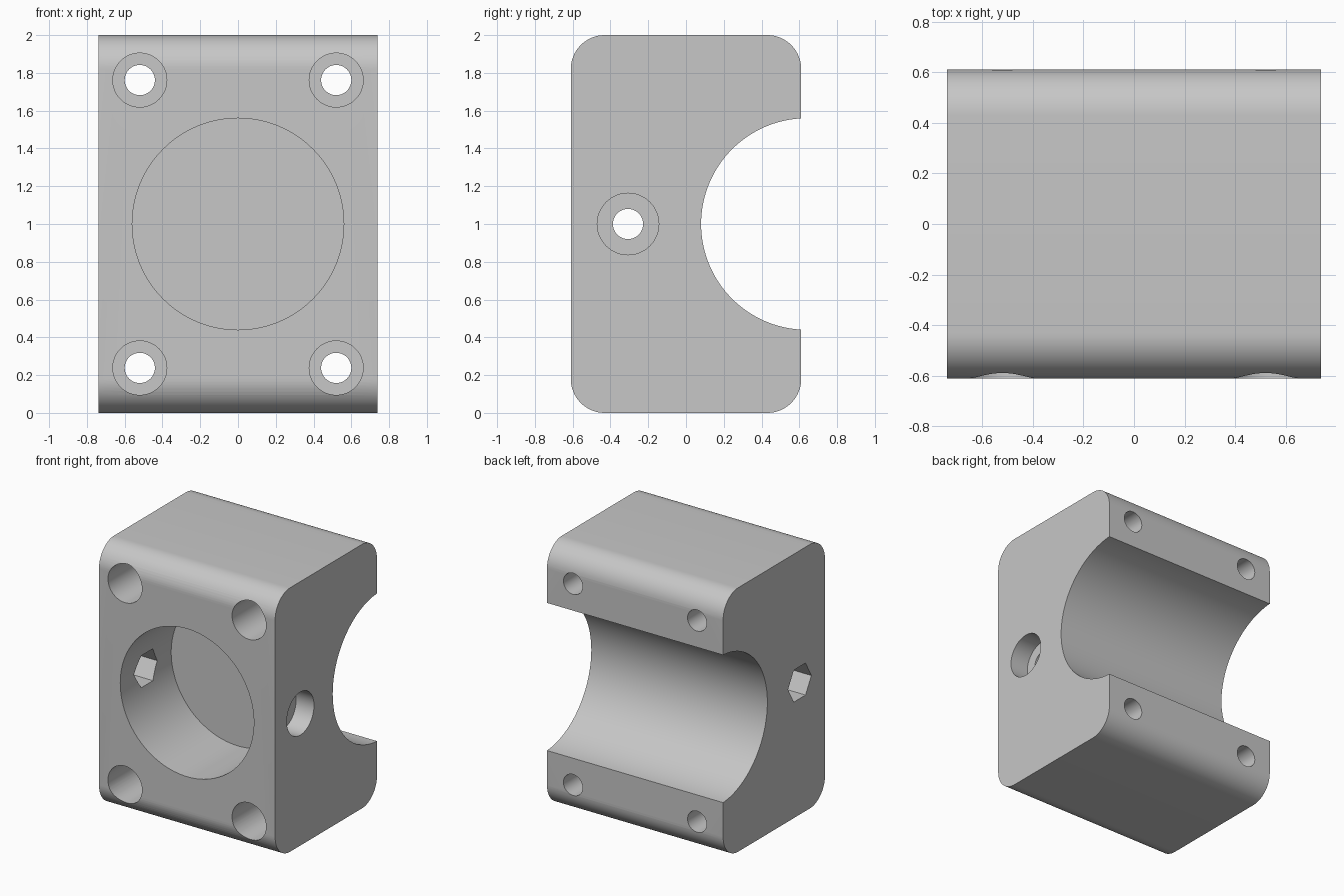
import bpy
import math

default = bpy.data.objects.get("Cube")
if default:
    bpy.data.objects.remove(default, do_unlink=True)

WIDTH, DEPTH, HEIGHT = 1.476, 1.22, 2.0
FRONT, SIDE, MID = -DEPTH / 2, WIDTH / 2, HEIGHT / 2
OVER = 0.1  # cutters reach past the surface they open

# One flat grey for the whole block
grey = bpy.data.materials.new("plain_grey")
grey.use_nodes = True
colour = (0.57, 0.57, 0.57, 1)
grey.diffuse_color = colour
grey.node_tree.nodes["Principled BSDF"].inputs["Base Color"].default_value = colour

# Block with its four long edges (along x) rounded
bpy.ops.mesh.primitive_cube_add(size=1, location=(0, 0, MID))
block = bpy.context.object
block.name = "clamp_block"
block.scale = (WIDTH, DEPTH, HEIGHT)
bpy.ops.object.transform_apply(location=True, rotation=False, scale=True)
block.data.materials.append(grey)
weights = block.data.attributes.new("bevel_weight_edge", "FLOAT", "EDGE")
for edge in block.data.edges:
    a, b = (block.data.vertices[i].co for i in edge.vertices)
    weights.data[edge.index].value = 1.0 if abs(a.x - b.x) > 0.5 else 0.0
bevel = block.modifiers.new("rounded_edges", "BEVEL")
bevel.limit_method = "WEIGHT"
bevel.width = 0.18
bevel.segments = 16

cutters = []


def cut(name, axis, start, end, across, z, radius, sides=48):
    """Subtract a straight bore along x or y, from start to end."""
    middle = (start + end) / 2
    along_x = axis == "x"
    location = (middle, across, z) if along_x else (across, middle, z)
    rotation = (0, math.pi / 2, 0) if along_x else (math.pi / 2, 0, 0)
    bpy.ops.mesh.primitive_cylinder_add(vertices=sides, radius=radius, depth=abs(end - start),
                                        location=location, rotation=rotation)
    cutter = bpy.context.object
    cutter.name = name
    cutter.hide_render = True
    cutter.data.materials.append(grey)
    mod = block.modifiers.new(name, "BOOLEAN")
    mod.operation = "DIFFERENCE"
    mod.solver = "EXACT"
    mod.object = cutter
    cutters.append(cutter)


# Half-round saddle across the back and blind round pocket in the front
cut("saddle", "x", -SIDE - OVER, SIDE + OVER, 0.64, MID, 0.56, 128)
cut("front_pocket", "y", FRONT - OVER, 0.0, 0, MID, 0.56, 128)

# Four counterbored screw holes
for x in (-0.52, 0.52):
    for z in (MID - 0.762, MID + 0.762):
        cut("screw_hole", "y", FRONT - OVER, -FRONT + OVER, x, z, 0.08)
        cut("screw_counterbore", "y", FRONT - OVER, 0.0, x, z, 0.143)

# Cross bolt: stepped round hole in one wall, hexagonal nut hole in the other
BOLT_Y = -0.307
cut("bolt_hole", "x", 0.2, SIDE + OVER, BOLT_Y, MID, 0.08)
cut("bolt_counterbore", "x", SIDE - 0.15, SIDE + OVER, BOLT_Y, MID, 0.163)
cut("nut_hole", "x", -SIDE - OVER, -0.2, BOLT_Y, MID, 0.14, 6)

# Bake the cuts, drop the cutters and shade the curved walls smooth
bpy.context.view_layer.update()
depsgraph = bpy.context.evaluated_depsgraph_get()
baked = bpy.data.meshes.new_from_object(block.evaluated_get(depsgraph))
block.modifiers.clear()
block.data = baked
baked.name = "clamp_block"
for cutter in cutters:
    bpy.data.objects.remove(cutter, do_unlink=True)
bpy.ops.object.select_all(action="DESELECT")
block.select_set(True)
bpy.context.view_layer.objects.active = block
bpy.ops.object.shade_smooth_by_angle(angle=math.radians(30))
